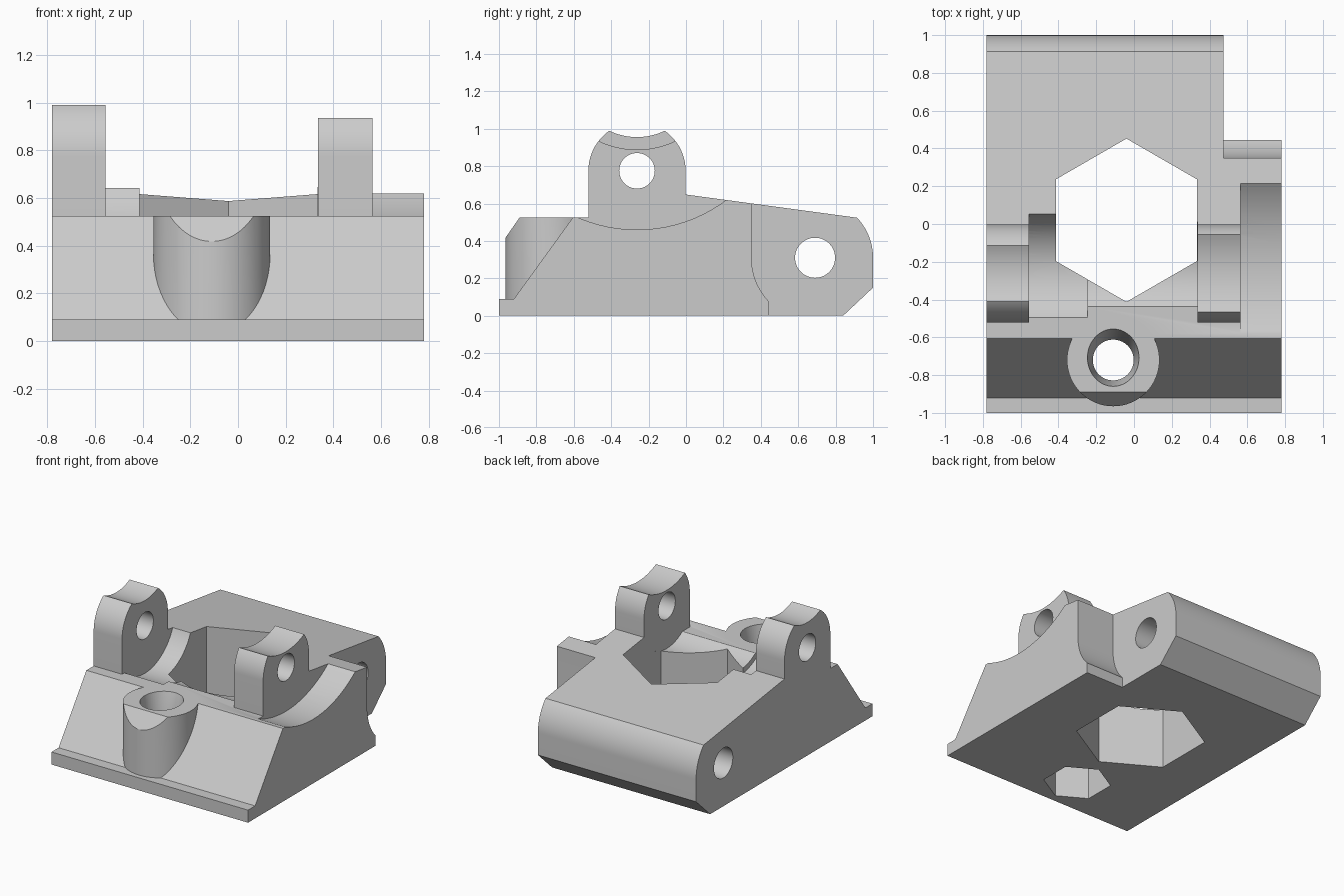
import bpy, bmesh, math

old = bpy.data.objects.get("Cube")
if old:
    bpy.data.objects.remove(old, do_unlink=True)

grey = bpy.data.materials.new("light grey")
grey.use_nodes = True
colour = (0.6, 0.6, 0.6, 1)
grey.diffuse_color = colour
grey.node_tree.nodes["Principled BSDF"].inputs["Base Color"].default_value = colour


def arc(u, v, ru, start=0, end=360, n=64, rv=None):
    """Points on an arc; a full turn leaves out the repeated end point."""
    rv = rv or ru
    steps = n if end - start == 360 else n + 1
    angles = [math.radians(start + (end - start) * i / n) for i in range(steps)]
    return [(u + ru * math.cos(a), v + rv * math.sin(a)) for a in angles]


def prism(name, pts, axis, lo, hi, end_pts=None):
    """Solid between a profile at lo and the same (or another) one at hi."""
    place = (lambda p, h: (h, *p)) if axis == "x" else (lambda p, h: (*p, h))
    bm = bmesh.new()
    a = [bm.verts.new(place(p, lo)) for p in pts]
    b = [bm.verts.new(place(p, hi)) for p in end_pts or pts]
    bm.faces.new(a)
    bm.faces.new(b)
    for i in range(len(a)):
        j = (i + 1) % len(a)
        bm.faces.new((a[i], a[j], b[j], b[i]))
    bmesh.ops.recalc_face_normals(bm, faces=bm.faces)
    mesh = bpy.data.meshes.new(name)
    bm.to_mesh(mesh)
    bm.free()
    mesh.materials.append(grey)
    obj = bpy.data.objects.new(name, mesh)
    bpy.context.collection.objects.link(obj)
    return obj


def combine(target, other, operation="DIFFERENCE"):
    """Apply a boolean and discard the second solid."""
    mod = target.modifiers.new("boolean", "BOOLEAN")
    mod.operation, mod.solver, mod.object = operation, "EXACT", other
    bpy.context.view_layer.objects.active = target
    bpy.ops.object.modifier_apply(modifier=mod.name)
    bpy.data.objects.remove(other, do_unlink=True)


LUG_Y, LUG_Z = -0.262, 0.775
HINGE_Y, HINGE_Z = 0.69, 0.31
BOSS_X, BOSS_Y = -0.11, -0.72

# Wedge body with front flange and rounded hinge edge
profile = [(-1, 0), (-1, 0.09), (-0.92, 0.09), (-0.605, 0.525), (-0.27, 0.525), (-0.2, 0.675)]
profile += arc(HINGE_Y, HINGE_Z, 0.31, 43.7, 0, 16)[:]
profile += [(1, 0.15), (0.84, 0)]
body = prism("mount_body", profile, "x", -0.78, 0.78)

# Screw boss with chamfered front lip
boss = prism("screw_boss", arc(BOSS_X, BOSS_Y, 0.245), "z", 0.05, 0.525)
combine(boss, prism("lip_cutter", [(-0.85, 0.5825), (-1.05, 0.295), (-1.05, 0.5825)], "x", -0.6, 0.6))
combine(body, boss, "UNION")

# Curved clearances between and beside the lugs
for centre_z, radius, lo, hi in ((LUG_Z, 0.342, -0.555, -0.245),
                                 (LUG_Z, 0.305, -0.3, 0.335),
                                 (1.255, 0.795, 0.565, 0.9)):
    combine(body, prism("groove_cutter", arc(LUG_Y, centre_z, radius, n=96), "x", lo, hi))

# Central hexagonal opening
combine(body, prism("hexagon_cutter", arc(-0.04, 0.02, 0.432, 30, 390, 6), "z", -0.2, 1))

# Hinge notch on one side and the pin hole
notch = arc(HINGE_Y, HINGE_Z, 0.34, 180, 223.9, 16)
notch += [(0.445, -0.1), (1.2, -0.1), (1.2, 1), (0.35, 1)]
combine(body, prism("notch_cutter", notch, "x", 0.475, 0.9))
combine(body, prism("pin_cutter", arc(HINGE_Y, HINGE_Z, 0.107), "x", -1, 1))

# Screw hole, widened mouth and nut pocket below
combine(body, prism("screw_cutter", arc(BOSS_X, BOSS_Y, 0.108), "z", -0.1, 0.8))
combine(body, prism("mouth_cutter", arc(BOSS_X, BOSS_Y, 0.108), "z", 0.33, 0.535,
                    arc(BOSS_X, -0.707, 0.138, rv=0.154)))
combine(body, prism("nut_cutter", arc(BOSS_X, BOSS_Y, 0.225, 30, 390, 6), "z", -0.1, 0.27))

# Two rounded lugs with scooped tops and pivot holes
for name, lo, hi, scoop_z, scoop_r in (("right_lug", -0.78, -0.555, 1.295, 0.34),
                                       ("left_lug", 0.335, 0.565, 1.365, 0.477)):
    outline = [(LUG_Y - 0.26, 0.45), (LUG_Y + 0.26, 0.45)] + arc(LUG_Y, LUG_Z, 0.26, 0, 180, 48)
    lug = prism(name, outline, "x", lo, hi)
    combine(lug, prism("scoop_cutter", arc(LUG_Y, scoop_z, scoop_r, n=96), "x", -1, 1))
    combine(lug, prism("pivot_cutter", arc(LUG_Y, LUG_Z, 0.095), "x", -1, 1))
    combine(body, lug, "UNION")

# Smooth curves, sharp edges
bpy.ops.object.select_all(action="DESELECT")
body.select_set(True)
bpy.context.view_layer.objects.active = body
bpy.ops.object.shade_smooth_by_angle(angle=math.radians(25))
